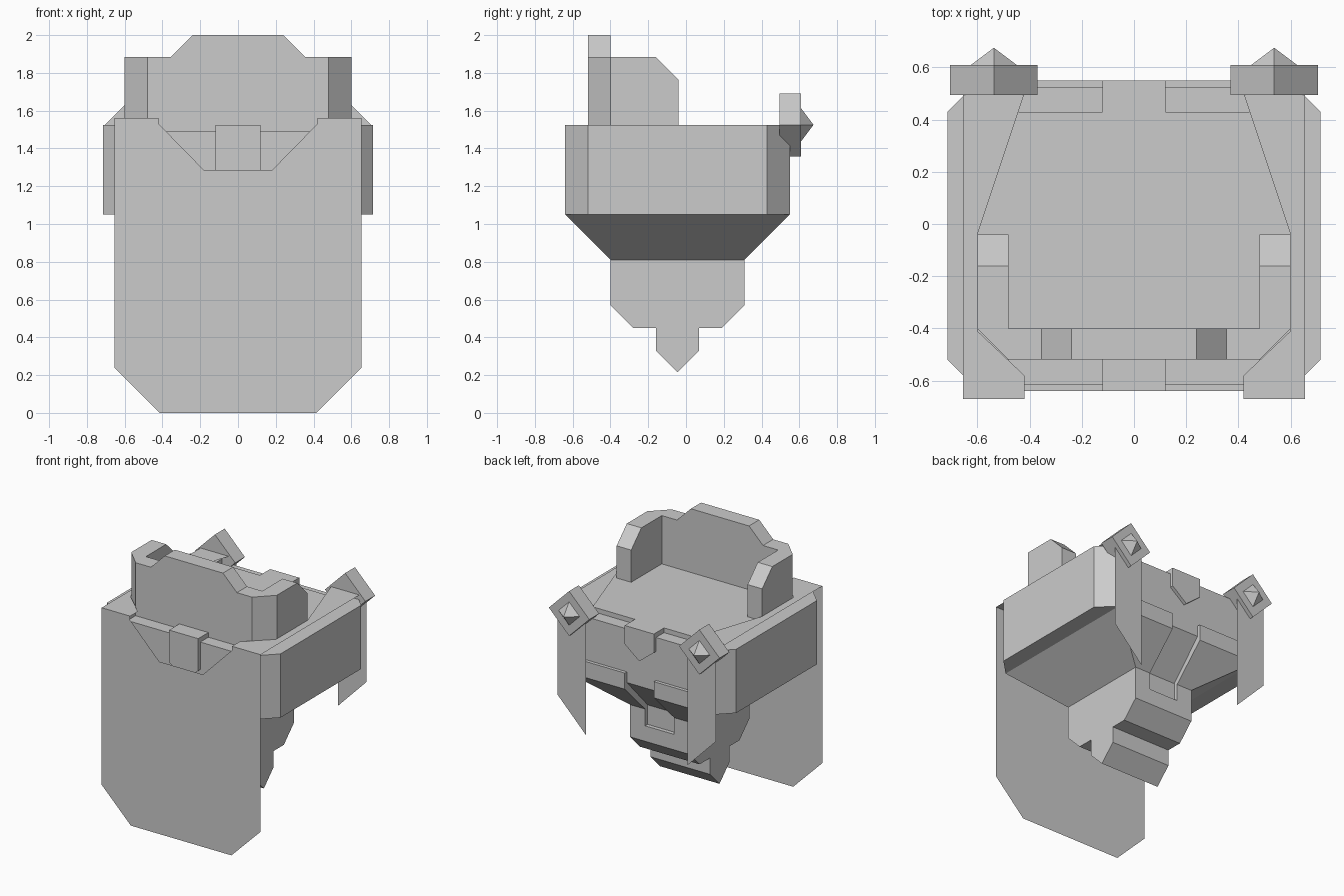
import bpy, bmesh
from mathutils import Vector

cube = bpy.data.objects.get("Cube")
if cube:
    bpy.data.objects.remove(cube, do_unlink=True)

grey = bpy.data.materials.new("plain grey")
grey.use_nodes = True
grey.diffuse_color = (0.6, 0.6, 0.6, 1)
grey.node_tree.nodes["Principled BSDF"].inputs["Base Color"].default_value = (0.6, 0.6, 0.6, 1)

MID = -0.045      # y of the hull's centre
DECK = 1.525      # top of the hull


def place(p, axis, at):
    a, b = p
    return {"x": (at, a, b), "y": (a, at, b), "z": (a, b, at)}[axis]


def prism(bm, pts, axis, start, end):
    """Extrude a 2D outline along an axis."""
    lo = [bm.verts.new(place(p, axis, start)) for p in pts]
    hi = [bm.verts.new(place(p, axis, end)) for p in pts]
    faces = [bm.faces.new(lo), bm.faces.new(hi)]
    for i in range(len(pts)):
        j = (i + 1) % len(pts)
        faces.append(bm.faces.new((lo[i], lo[j], hi[j], hi[i])))
    bmesh.ops.recalc_face_normals(bm, faces=faces)


def sheet(bm, pts, axis, at, facing):
    """Single flat face looking along the given direction."""
    f = bm.faces.new([bm.verts.new(place(p, axis, at)) for p in pts])
    f.normal_update()
    if f.normal.dot(Vector(facing)) < 0:
        f.normal_flip()


def finish(bm, name):
    mesh = bpy.data.meshes.new(name)
    bm.to_mesh(mesh)
    bm.free()
    ob = bpy.data.objects.new(name, mesh)
    bpy.context.collection.objects.link(ob)
    mesh.materials.append(grey)
    return ob


def cut(ob, cutter):
    mod = ob.modifiers.new("cut", "BOOLEAN")
    mod.operation, mod.solver, mod.object = "DIFFERENCE", "EXACT", cutter
    bpy.context.view_layer.objects.active = ob
    bpy.ops.object.modifier_apply(modifier=mod.name)


def rect(a0, a1, b0, b1):
    return [(a0, b0), (a1, b0), (a1, b1), (a0, b1)]


def mirrored(half):
    """Close a right-hand outline with its mirror image."""
    return half + [(-a, b) for a, b in reversed(half)]


# Hull: box with chamfered corners
bm = bmesh.new()
half = [(0.595, MID - 0.595), (0.715, MID - 0.475), (0.715, MID + 0.475), (0.595, MID + 0.595)]
prism(bm, mirrored(half), "z", 1.05, DECK)
hull = finish(bm, "hull")

# Tapered underside
bm = bmesh.new()
for hx, hy, z in ((0.595, 0.595, 1.05), (0.245, 0.355, 0.81)):
    for sx in (-1, 1):
        for sy in (-1, 1):
            bm.verts.new((sx * hx, MID + sy * hy, z))
bmesh.ops.convex_hull(bm, input=bm.verts)
bmesh.ops.recalc_face_normals(bm, faces=bm.faces)
underside = finish(bm, "tapered_underside")

# Stepped keel
bm = bmesh.new()
half = [(0.355, 0.81), (0.355, 0.57), (0.235, 0.45), (0.115, 0.45), (0.115, 0.33)]
outline = half + [(0, 0.215)] + [(-d, z) for d, z in reversed(half)]
prism(bm, [(MID + d, z) for d, z in outline], "x", -0.245, 0.245)
keel = finish(bm, "keel")

# Recessed panels and central channels, front and back
for s in (-1, 1):
    bm = bmesh.new()
    panel = [(0.57, 1.17), (0.57, 1.49), (0.475, 1.49), (0.475, 1.6), (0.7, 1.6), (0.7, 1.17)]
    prism(bm, [(MID + s * d, z) for d, z in panel], "x", -0.48, 0.48)
    panel_cutter = finish(bm, "panel_cutter")
    bm = bmesh.new()
    channel = [(0.325, 0.685), (0.325, 0.83), (0.57, 1.09), (0.57, 1.2), (0.7, 1.2), (0.7, 0.685)]
    prism(bm, [(MID + s * d, z) for d, z in channel], "x", -0.12, 0.12)
    channel_cutter = finish(bm, "channel_cutter")
    cut(hull, panel_cutter)
    for ob in (hull, underside, keel):
        cut(ob, channel_cutter)
    for ob in (panel_cutter, channel_cutter):
        bpy.data.objects.remove(ob, do_unlink=True)

# Pointed centre blocks, front and back
for s, low, name in ((-1, 1.285, "front_block"), (1, 1.385, "back_block")):
    bm = bmesh.new()
    pts = [(-0.12, DECK), (-0.12, low), (0, low - 0.095), (0.12, low), (0.12, DECK)]
    prism(bm, pts, "y", MID + s * 0.475, MID + s * 0.595)
    finish(bm, name)

# Cockpit wall: raised front, chamfered corners and sloped side arms
bm = bmesh.new()
half = [(0.48, DECK), (0.48, 1.885), (0.355, 1.885), (0.24, 2.0)]
prism(bm, mirrored(half), "y", -0.52, -0.4)
for s in (-1, 1):
    prism(bm, [(s * 0.48, -0.52), (s * 0.6, -0.4), (s * 0.48, -0.4)], "z", DECK, 1.885)
    arm = [(-0.4, DECK), (-0.04, DECK), (-0.04, 1.765), (-0.16, 1.885), (-0.4, 1.885)]
    prism(bm, arm, "x", s * 0.48, s * 0.6)
finish(bm, "cockpit_wall")

# Thin armour: front shield, side top plates and back flaps
FRONT, BACK, TOP = -0.67, 0.58, 1.56
bm = bmesh.new()
half = [(0.415, 0), (0.655, 0.24), (0.655, TOP), (0.42, TOP), (0.42, 1.53), (0.18, 1.285)]
sheet(bm, mirrored(half), "y", FRONT, (0, -1, 0))
finish(bm, "front_shield")
for s, side in ((1, "left"), (-1, "right")):
    bm = bmesh.new()
    top = [(0.655, FRONT), (0.42, FRONT), (0.42, -0.58), (0.6, -0.41), (0.6, -0.04),
           (0.42, 0.5), (0.42, BACK), (0.655, BACK)]
    sheet(bm, [(s * x, y) for x, y in top], "z", TOP, (0, 0, 1))
    flap = [(0.42, TOP), (0.655, TOP), (0.655, 0.88), (0.42, 0.64)]
    sheet(bm, [(s * x, z) for x, z in flap], "y", BACK, (0, 1, 0))
    finish(bm, side + "_armour")

    # Diamond block with a small pyramid stud
    bm = bmesh.new()
    cx, r, q = s * 0.537, 0.167, 0.087
    prism(bm, [(cx + r, DECK), (cx, DECK + r), (cx - r, DECK), (cx, DECK - r)], "y", 0.495, 0.61)
    for x, z in ((q, 0), (0, q), (-q, 0), (0, -q)):
        bm.verts.new((cx + x, 0.61, DECK + z))
    bm.verts.new((cx, 0.675, DECK))
    bm.verts.ensure_lookup_table()
    bmesh.ops.convex_hull(bm, input=bm.verts[-5:])
    bmesh.ops.recalc_face_normals(bm, faces=bm.faces)
    finish(bm, side + "_diamond_stud")
